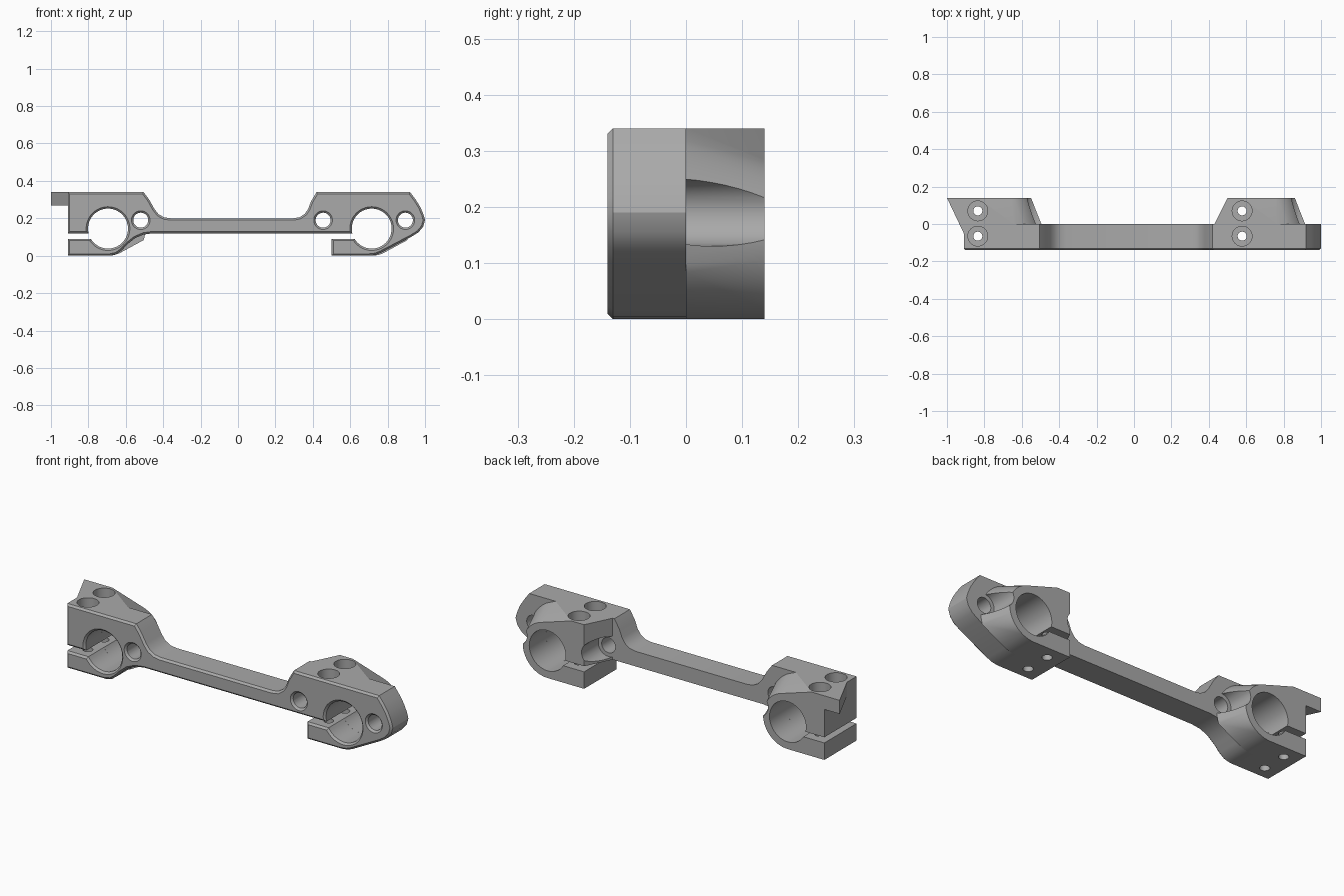
import bpy, bmesh
from math import cos, sin, radians, asin, degrees
from mathutils import Vector, Matrix

if "Cube" in bpy.data.objects:
    bpy.data.objects.remove(bpy.data.objects["Cube"])

grey = bpy.data.materials.new("machined grey")
grey.use_nodes = True
colour = (0.4, 0.4, 0.4, 1)
grey.diffuse_color = colour
grey.node_tree.nodes["Principled BSDF"].inputs["Base Color"].default_value = colour

BORE_R, BORE_Z = 0.107, 0.145
SLOT_LOW, SLOT_HIGH = 0.09, 0.12
LEFT_BORE, RIGHT_BORE = -0.695, 0.715
BACK, FRONT, CHAMFER = 0.14, -0.14, 0.01
HOLE_Z, TOP = 0.19, 0.34


def finish(name, bm):
    bmesh.ops.recalc_face_normals(bm, faces=bm.faces[:])
    mesh = bpy.data.meshes.new(name)
    bm.to_mesh(mesh)
    bm.free()
    obj = bpy.data.objects.new(name, mesh)
    bpy.context.collection.objects.link(obj)
    mesh.materials.append(grey)
    return obj


def arc(cx, cz, r, start, end, steps):
    angles = [radians(start + (end - start) * i / steps) for i in range(steps + 1)]
    return [(cx + r * cos(a), cz + r * sin(a)) for a in angles]


def rod(a, b, r1, r2=None):
    """Round cutter between two points."""
    a, b = Vector(a), Vector(b)
    bm = bmesh.new()
    turn = (b - a).to_track_quat('Z', 'Y').to_matrix().to_4x4()
    bmesh.ops.create_cone(bm, cap_ends=True, segments=40, radius1=r1,
                          radius2=r1 if r2 is None else r2, depth=(b - a).length,
                          matrix=Matrix.Translation((a + b) / 2) @ turn)
    return finish("cutter", bm)


def box(low, high):
    low, high = Vector(low), Vector(high)
    bm = bmesh.new()
    bmesh.ops.create_cube(bm, size=1, matrix=Matrix.Translation((low + high) / 2)
                          @ Matrix.Diagonal((*(high - low), 1)))
    return finish("cutter", bm)


def cut(obj, cutters):
    bpy.context.view_layer.objects.active = obj
    for cutter in cutters:
        cutter.hide_render = True
        mod = obj.modifiers.new("cut", 'BOOLEAN')
        mod.operation, mod.solver, mod.object = 'DIFFERENCE', 'EXACT', cutter
        bpy.ops.object.modifier_apply(modifier=mod.name)
        bpy.data.objects.remove(cutter)


def smooth(obj):
    bpy.ops.object.select_all(action='DESELECT')
    obj.select_set(True)
    bpy.context.view_layer.objects.active = obj
    bpy.ops.object.shade_smooth_by_angle(angle=radians(25))


def bolt(x, y):
    """Counterbored vertical screw hole."""
    return [rod((x, y, 0.26), (x, y, 0.5), 0.053), rod((x, y, -0.1), (x, y, 0.4), 0.024)]


def clamp_bore(cx):
    """Split bore that opens into the slot on its -x side."""
    low = 180 + degrees(asin((BORE_Z - SLOT_LOW) / BORE_R))
    high = 540 + degrees(asin((BORE_Z - SLOT_HIGH) / BORE_R))
    return arc(cx, BORE_Z, BORE_R, low, high, 40)


# Front plate: one outline with both split bores and a chamfered front edge
outline = [(-0.91, TOP), (-0.505, TOP), (-0.475, 0.3), (-0.447, 0.25), (-0.425, 0.222),
           (-0.395, 0.205), (-0.36, 0.2),
           (0.295, 0.2), (0.33, 0.206), (0.358, 0.225), (0.375, 0.25), (0.39, 0.29), (0.42, TOP),
           (0.92, TOP), (0.95, 0.3), (0.975, 0.26), (0.992, 0.22), (1.0, 0.19), (0.99, 0.155),
           (0.965, 0.125), (0.925, 0.1), (0.765, 0.016), (0.735, 0.004), (0.7, 0),
           (0.5, 0), (0.5, SLOT_LOW)]
outline += clamp_bore(RIGHT_BORE)
outline += [(-0.455, SLOT_HIGH), (-0.505, 0.113), (-0.55, 0.094), (-0.59, 0.062), (-0.62, 0.03),
            (-0.65, 0.008), (-0.685, 0), (-0.91, 0), (-0.91, SLOT_LOW)]
outline += clamp_bore(LEFT_BORE) + [(-0.91, SLOT_HIGH)]

bm = bmesh.new()
back_face = bm.faces.new([bm.verts.new((x, 0, z)) for x, z in outline])
made = bmesh.ops.extrude_face_region(bm, geom=[back_face], use_keep_orig=True)["geom"]
front_face = next(g for g in made if isinstance(g, bmesh.types.BMFace))
for v in front_face.verts:
    v.co.y = FRONT + CHAMFER
bmesh.ops.recalc_face_normals(bm, faces=bm.faces[:])
bmesh.ops.inset_region(bm, faces=[front_face], thickness=CHAMFER, use_even_offset=True)
for v in front_face.verts:
    v.co.y = FRONT
plate = finish("front_plate", bm)

cutters = bolt(-0.835, -0.065) + bolt(0.578, -0.065)
for x in (-0.52, 0.455, 0.895):
    cutters += [rod((x, -0.3, HOLE_Z), (x, 0.1, HOLE_Z), 0.04),
                rod((x, FRONT - 0.01, HOLE_Z), (x, FRONT + 0.01, HOLE_Z), 0.06, 0.04)]
cut(plate, cutters)
smooth(plate)


# Rear clamps: tapered bosses around each bore with a sloping top facet
def rear_clamp(name, cx, front_x, back_x, scoops, bolt_x):
    bm = bmesh.new()
    back = arc(cx, BORE_Z, 0.145, -90, 80, 30) + [(cx - 0.14, TOP), (back_x, TOP), (back_x, 0)]
    front = arc(cx, BORE_Z, 0.2, -18, 60, 16) + arc(cx, BORE_Z, 0.145, -90, -60, 6)
    front += [(cx + 0.05, TOP), (front_x, TOP), (front_x, SLOT_HIGH), (back_x, 0)]
    for y, points in ((BACK, back), (0, front)):
        for x, z in points:
            bm.verts.new((x, y, z))
    hull = bmesh.ops.convex_hull(bm, input=bm.verts[:])
    loose = {g for g in hull["geom_interior"] if isinstance(g, bmesh.types.BMVert)}
    bmesh.ops.delete(bm, geom=list(loose), context='VERTS')
    bmesh.ops.dissolve_limit(bm, angle_limit=0.01, verts=bm.verts[:], edges=bm.edges[:])
    clamp = finish(name, bm)
    cutters = [rod((cx, -0.1, BORE_Z), (cx, 0.3, BORE_Z), BORE_R),
               box((cx - 0.4, -0.1, SLOT_LOW), (cx, 0.3, SLOT_HIGH))]
    if front_x < back_x:
        cutters.append(box((cx - 0.4, -0.1, -0.1), (back_x, 0.3, SLOT_HIGH)))
    cutters += [rod((x, -0.1, HOLE_Z), (x, 0.3, HOLE_Z), 0.06) for x in scoops]
    cut(clamp, cutters + bolt(bolt_x, 0.07))
    smooth(clamp)


rear_clamp("right_rear_clamp", LEFT_BORE, -0.91, -0.91, [-0.52], -0.835)
rear_clamp("left_rear_clamp", RIGHT_BORE, 0.43, 0.5, [0.455, 0.895], 0.578)

# Slanted overhanging lip on the right clamp
bm = bmesh.new()
lip = bm.faces.new([bm.verts.new((x, y, 0.268))
                    for x, y in ((-0.91, -0.05), (-0.91, BACK), (-1.0, BACK))])
made = bmesh.ops.extrude_face_region(bm, geom=[lip], use_keep_orig=True)["geom"]
for g in made:
    if isinstance(g, bmesh.types.BMVert):
        g.co.z = TOP
finish("overhanging_lip", bm)
